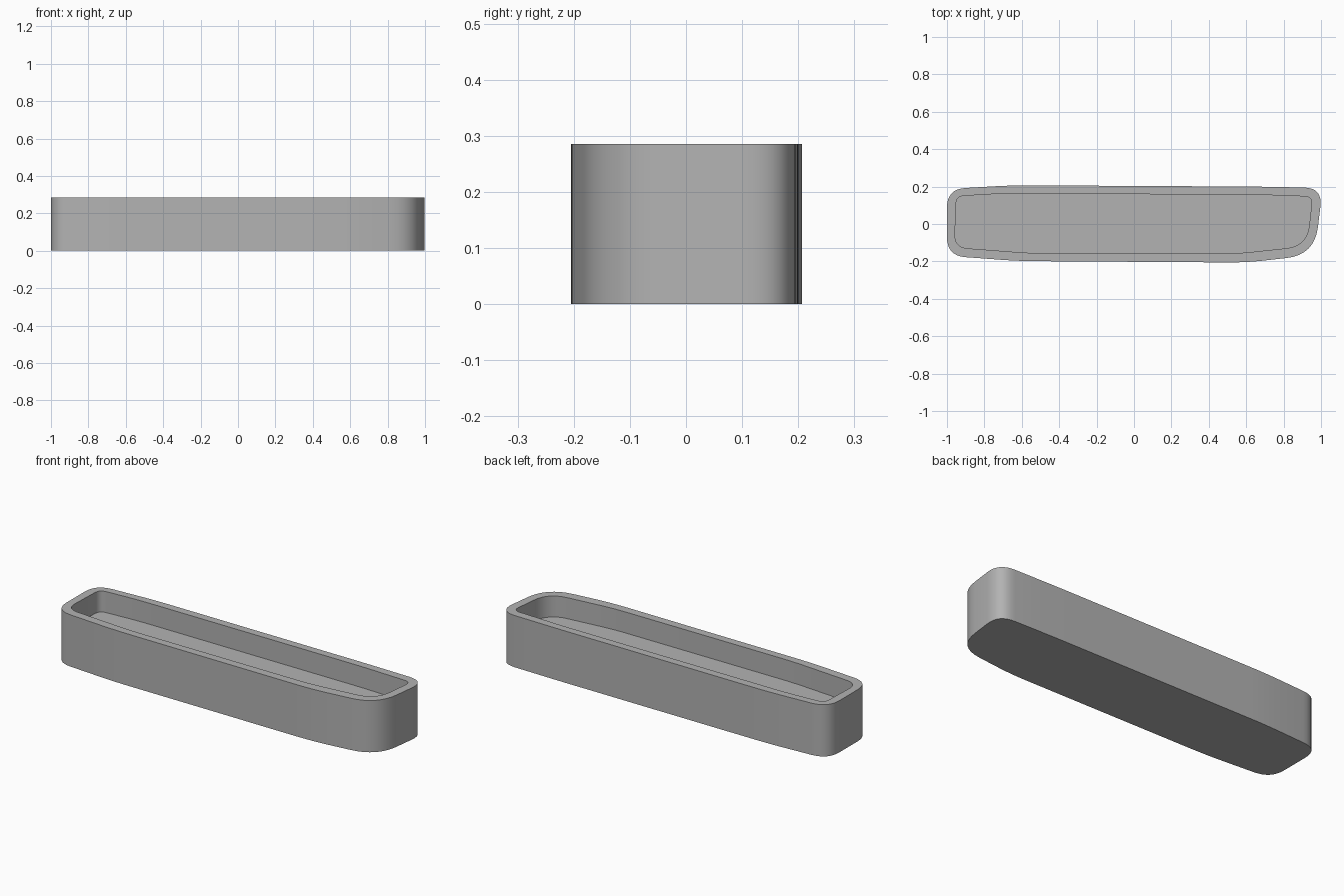
import bpy
import bmesh
from mathutils import Vector

cube = bpy.data.objects.get("Cube")
if cube:
    bpy.data.objects.remove(cube)

HEIGHT, FLOOR = 0.286, 0.17

grey = bpy.data.materials.new("plain grey")
grey.use_nodes = True
grey.diffuse_color = (0.45, 0.45, 0.45, 1)
grey.node_tree.nodes["Principled BSDF"].inputs["Base Color"].default_value = (0.45, 0.45, 0.45, 1)


def rounded(corners, steps=8):
    """Outline with each corner (x, y, cut length) replaced by a curve."""
    pts = []
    for i, (x, y, cut) in enumerate(corners):
        c = Vector((x, y))
        before = Vector(corners[i - 1][:2])
        after = Vector(corners[(i + 1) % len(corners)][:2])
        a = c + (before - c).normalized() * cut
        b = c + (after - c).normalized() * cut
        for k in range(steps + 1):
            t = k / steps
            pts.append(a * (1 - t) ** 2 + c * 2 * t * (1 - t) + b * t * t)
    return pts


# Outlines, counter-clockwise from the back left corner
outer = rounded([(-1, 0.187, 0.1), (-1, -0.17, 0.1), (-0.62, -0.198, 0.1),
                 (0.6, -0.206, 0.1), (0.965, -0.165, 0.15), (1.009, 0.193, 0.1),
                 (0.65, 0.2, 0.1), (-0.65, 0.207, 0.1)])
inner = rounded([(-0.95, 0.148, 0.04), (-0.96, -0.125, 0.07), (-0.55, -0.156, 0.08),
                 (0.55, -0.158, 0.08), (0.925, -0.118, 0.11), (0.954, 0.146, 0.04),
                 (0.65, 0.157, 0.08), (-0.72, 0.162, 0.08)])

# Tray: base, outer wall, rim, inner wall and floor
bm = bmesh.new()


def ring(points, z):
    return [bm.verts.new((p.x, p.y, z)) for p in points]


rings = [ring(outer, 0), ring(outer, HEIGHT), ring(inner, HEIGHT), ring(inner, FLOOR)]
count = len(outer)
for low, high in zip(rings, rings[1:]):
    for i in range(count):
        j = (i + 1) % count
        bm.faces.new((low[i], low[j], high[j], high[i]))
bm.faces.new(rings[0][::-1])
bm.faces.new(rings[-1])
bm.normal_update()

mesh = bpy.data.meshes.new("tray")
bm.to_mesh(mesh)
bm.free()
mesh.materials.append(grey)
tray = bpy.data.objects.new("tray", mesh)
bpy.context.collection.objects.link(tray)
bpy.context.view_layer.objects.active = tray
tray.select_set(True)
bpy.ops.object.shade_smooth_by_angle()
